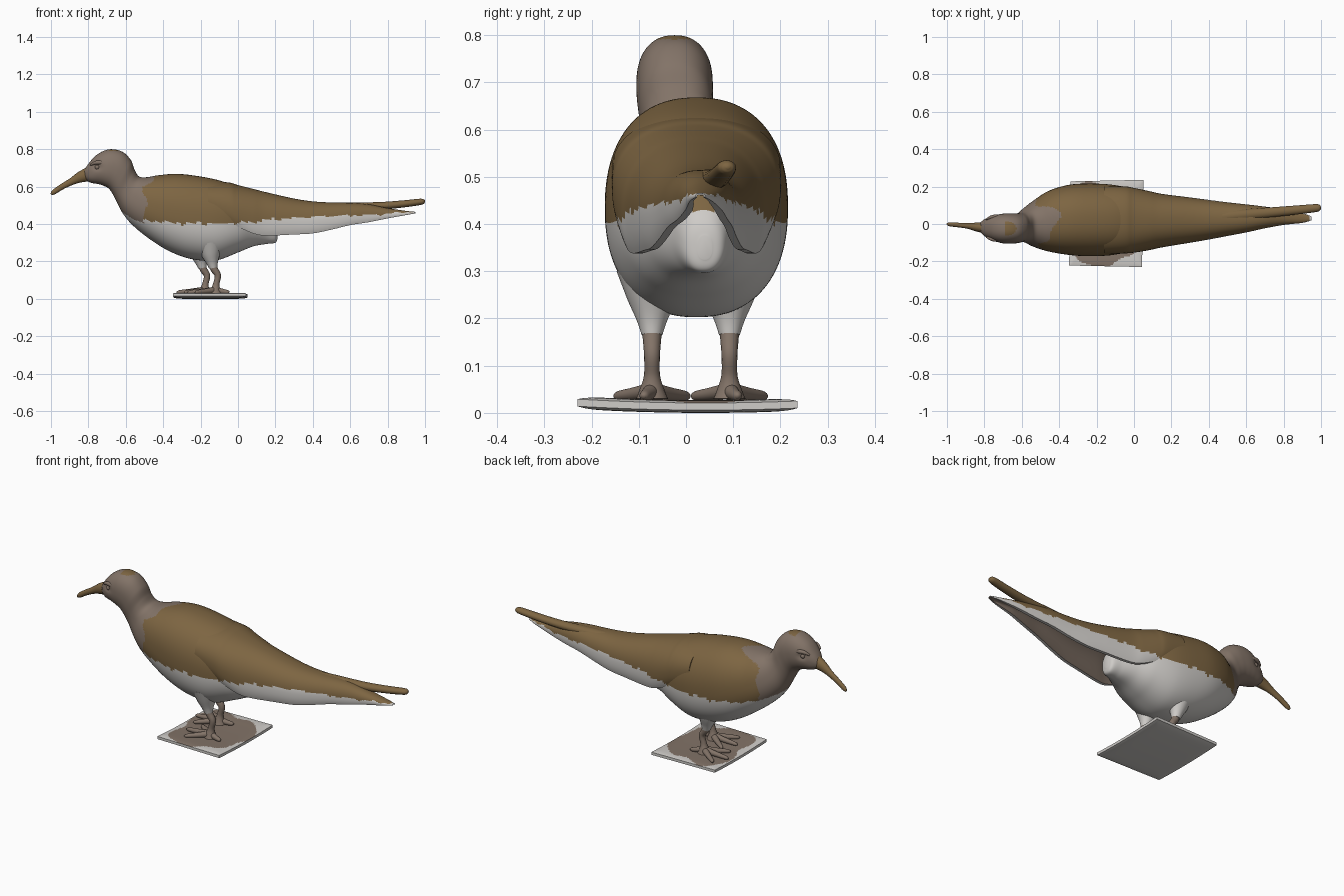
import bpy, bmesh, math
from mathutils import Vector

if "Cube" in bpy.data.objects:
    bpy.data.objects.remove(bpy.data.objects["Cube"])


def material(name, rgb):
    m = bpy.data.materials.new(name)
    m.diffuse_color = (*rgb, 1)
    m.use_nodes = True
    m.node_tree.nodes["Principled BSDF"].inputs["Base Color"].default_value = m.diffuse_color
    return m


BROWN, WHITE, TAUPE = 0, 1, 2
MATS = [material("brown plumage", (0.205, 0.130, 0.054)),
        material("white plumage", (0.62, 0.60, 0.575)),
        material("taupe", (0.225, 0.172, 0.137))]


def spline(keys, steps):
    """Catmull-Rom through rows of numbers."""
    out = []
    for i in range(len(keys) - 1):
        p0, p1, p2 = keys[max(i - 1, 0)], keys[i], keys[i + 1]
        p3 = keys[min(i + 2, len(keys) - 1)]
        for s in range(steps):
            t = s / steps
            out.append([0.5 * (2 * b + (c - a) * t + (2 * a - 5 * b + 4 * c - d) * t * t
                               + (3 * b - a - 3 * c + d) * t ** 3)
                        for a, b, c, d in zip(p0, p1, p2, p3)])
    return out + [list(keys[-1])]


def finish(name, bm, rule):
    bmesh.ops.recalc_face_normals(bm, faces=bm.faces)
    for f in bm.faces:
        f.smooth = True
        f.material_index = rule(f.calc_center_median(), f.normal)
    me = bpy.data.meshes.new(name)
    bm.to_mesh(me)
    bm.free()
    for m in MATS:
        me.materials.append(m)
    ob = bpy.data.objects.new(name, me)
    bpy.context.collection.objects.link(ob)
    bpy.ops.object.select_all(action='DESELECT')
    ob.select_set(True)
    bpy.context.view_layer.objects.active = ob
    bpy.ops.object.shade_smooth_by_angle(angle=math.radians(50))
    return ob


def skin(name, rings, rule):
    """Bridge closed rings of points and cap both ends."""
    bm = bmesh.new()
    vs = [[bm.verts.new(p) for p in r] for r in rings]
    n = len(vs[0])
    for a, b in zip(vs, vs[1:]):
        for i in range(n):
            bm.faces.new((a[i], a[(i + 1) % n], b[(i + 1) % n], b[i]))
    bm.faces.new(vs[0])
    bm.faces.new(vs[-1][::-1])
    return finish(name, bm, rule)


def tube(name, keys, rule, flat=1.0, steps=6, n=16):
    """Round limb through rows of x, y, z, radius."""
    pts = spline(keys, steps)
    rings = []
    for i, p in enumerate(pts):
        d = (Vector(pts[min(i + 1, len(pts) - 1)][:3]) - Vector(pts[max(i - 1, 0)][:3])).normalized()
        side = d.cross(Vector((0, 0, 1)) if abs(d.z) < 0.9 else Vector((1, 0, 0))).normalized()
        up = side.cross(d)
        rings.append([Vector(p[:3]) + p[3] * (side * math.cos(a) * flat + up * math.sin(a))
                      for a in (2 * math.pi * k / n for k in range(n))])
    return skin(name, rings, rule)


def sup(v, e=0.88):
    return math.copysign(abs(v) ** e, v)


def lerp_table(x, table):
    for (a, u), (b, v) in zip(table, table[1:]):
        if x < b:
            return u + (v - u) * max(0, (x - a) / (b - a))
    return table[-1][1]


def wing_line(x):
    ripple = 0.004 * math.sin(x * 47) + 0.003 * math.sin(x * 113)
    return ripple + lerp_table(x, [(-0.5, 0.42), (-0.3, 0.402), (0, 0.405), (0.2, 0.425),
                                   (0.4, 0.44), (0.7, 0.447), (0.95, 0.468)])


def plumage(c, n=None):
    wob = 0.012 * math.sin(c.z * 45 + c.y * 20)
    mantle = max(0, c.z - 0.60) * 1.8 + 0.02 * math.sin(c.y * 35)
    if c.x > -0.515 + wob + mantle:
        return BROWN if c.z > wing_line(c.x) else WHITE
    if c.z > 0.791 and c.x > -0.69:
        return BROWN
    return TAUPE if c.z > 0.405 - (c.x + 0.5) * 0.45 + wob * 0.5 else WHITE


# Body, neck and head: top x, top z, bottom x, bottom z, half width, centre y
body_keys = [
    (-0.832, 0.670, -0.828, 0.645, 0.015, -0.015), (-0.805, 0.715, -0.790, 0.622, 0.046, -0.020),
    (-0.755, 0.770, -0.745, 0.613, 0.068, -0.022), (-0.690, 0.799, -0.715, 0.603, 0.079, -0.024),
    (-0.620, 0.787, -0.690, 0.588, 0.081, -0.024), (-0.573, 0.742, -0.670, 0.560, 0.079, -0.022),
    (-0.553, 0.690, -0.645, 0.512, 0.079, -0.015), (-0.530, 0.655, -0.615, 0.455, 0.096, -0.005),
    (-0.490, 0.650, -0.565, 0.395, 0.126, 0.002), (-0.430, 0.660, -0.480, 0.325, 0.162, 0.015),
    (-0.330, 0.668, -0.370, 0.256, 0.187, 0.022), (-0.220, 0.657, -0.250, 0.213, 0.194, 0.022),
    (-0.100, 0.633, -0.120, 0.205, 0.187, 0.022), (0.000, 0.595, 0.000, 0.248, 0.160, 0.022),
    (0.080, 0.550, 0.080, 0.280, 0.115, 0.025), (0.150, 0.490, 0.150, 0.293, 0.070, 0.033),
    (0.200, 0.415, 0.200, 0.300, 0.042, 0.038), (0.212, 0.375, 0.212, 0.325, 0.015, 0.040)]
N = 112
rings = []
for tx, tz, bx, bz, w, cy in spline(body_keys, 9):
    ring = []
    for k in range(N):
        a = 2 * math.pi * k / N
        s, c = 0.5 + 0.5 * sup(math.sin(a)), sup(math.cos(a))
        p = Vector((bx + (tx - bx) * s, cy + w * c, bz + (tz - bz) * s))
        # eye sockets pressed into the head
        d = math.hypot(p.x + 0.752, (p.z - 0.705) * 1.3)
        p.y -= math.copysign(0.009, c) * math.exp(-(d / 0.022) ** 2) * abs(c)
        ring.append(p)
    rings.append(ring)
skin("body", rings, plumage)

# Folded wings and rump: hollow arch, x, top z, lower edge z, half width, centre y
wing_keys = [
    (-0.16, 0.630, 0.45, 0.180, 0.022), (-0.05, 0.622, 0.41, 0.179, 0.022),
    (0.00, 0.608, 0.385, 0.173, 0.020), (0.08, 0.588, 0.350, 0.158, 0.018),
    (0.15, 0.570, 0.338, 0.143, 0.018), (0.30, 0.536, 0.344, 0.121, 0.021),
    (0.40, 0.521, 0.350, 0.106, 0.023), (0.50, 0.515, 0.370, 0.090, 0.026),
    (0.60, 0.513, 0.394, 0.075, 0.030), (0.70, 0.505, 0.410, 0.058, 0.035),
    (0.80, 0.485, 0.430, 0.042, 0.037), (0.90, 0.470, 0.448, 0.026, 0.032),
    (0.95, 0.465, 0.457, 0.010, 0.030)]
H = 56
wing_rows = spline(wing_keys, 9)


def arch(row, inset):
    x, zt, zb, w, cy = row
    th = inset * min(0.018, w * 0.4, (zt - zb) * 0.4)
    pts = []
    for k in range(H + 1):
        a = -0.45 + (math.pi + 0.9) * k / H
        s = sup(math.sin(a))
        low = (zt - zb) * 0.32
        z = zb + low + (zt - zb - low - th) * s if s > 0 else zb + low + s * low / 0.48
        pts.append(Vector((x, cy + (w - th) * sup(math.cos(a)), z)))
    return pts


wings = skin("folded_wings", [arch(r, 0) + arch(r, 1)[::-1] for r in wing_rows], plumage)
ring_len = 2 * (H + 1)
for f in wings.data.polygons:  # hollow underside
    if all(v % ring_len > H for v in f.vertices):
        f.material_index = TAUPE

# Upper tail feathers
tube("tail_feathers", [(0.45, 0.035, 0.488, 0.028), (0.60, 0.050, 0.492, 0.024),
                       (0.75, 0.064, 0.496, 0.021), (0.88, 0.076, 0.507, 0.019),
                       (0.97, 0.085, 0.518, 0.017), (0.993, 0.088, 0.520, 0.012),
                       (1.0, 0.089, 0.520, 0.003)], lambda c, n: BROWN, flat=1.25)

# Beak
tube("beak", [(-0.79, -0.020, 0.668, 0.040), (-0.84, -0.016, 0.652, 0.030),
              (-0.89, -0.010, 0.627, 0.019), (-0.945, -0.005, 0.597, 0.015),
              (-0.985, -0.002, 0.570, 0.013), (-0.999, 0.0, 0.558, 0.005)],
     lambda c, n: BROWN if c.x < -0.81 else TAUPE, flat=0.8)

# Eyes and brow ridges
for side, label in ((-1, "near"), (1, "far")):
    bm = bmesh.new()
    bmesh.ops.create_uvsphere(bm, u_segments=16, v_segments=10, radius=0.013)
    bmesh.ops.translate(bm, verts=bm.verts, vec=(-0.752, -0.022 + side * 0.054, 0.703))
    finish(label + "_eye", bm, lambda c, n: TAUPE)
    y = -0.022 + side * 0.059
    tube(label + "_brow", [(-0.79, y - side * 0.012, 0.715, 0.004), (-0.76, y, 0.728, 0.010),
                           (-0.725, y + side * 0.004, 0.727, 0.010),
                           (-0.70, y + side * 0.004, 0.715, 0.004)], lambda c, n: TAUPE)

# Legs, thigh feathers and toes
for label, x, y, bend, out in (("near", -0.12, -0.072, 0.012, -1), ("far", -0.178, 0.092, 0.012, 1)):
    tube(label + "_leg", [(x - 0.02, y, 0.23, 0.022), (x - 0.01, y, 0.165, 0.020),
                          (x + bend, y, 0.125, 0.017), (x + 0.004, y, 0.08, 0.017),
                          (x, y, 0.05, 0.026), (x, y, 0.03, 0.034)], lambda c, n: TAUPE)
    tube(label + "_thigh", [(x - 0.03, y, 0.30, 0.075), (x - 0.025, y, 0.24, 0.052),
                            (x - 0.018, y, 0.195, 0.032), (x - 0.012, y, 0.165, 0.022)],
         lambda c, n: WHITE)
    for i, (ang, length) in enumerate(((math.pi, 0.15), (math.pi - 0.62, 0.135),
                                       (math.pi + 0.62, 0.135), (0.25 * out, 0.075))):
        dx, dy = math.cos(ang) * length, math.sin(ang) * length
        tube(f"{label}_toe_{i + 1}", [(x, y, 0.047, 0.018), (x + dx * 0.5, y + dy * 0.5, 0.040, 0.014),
                                      (x + dx * 0.9, y + dy * 0.9, 0.036, 0.010),
                                      (x + dx, y + dy, 0.033, 0.003)], lambda c, n: TAUPE)


# Base plate: slightly warped slab, white rim with a taupe patch under the feet
def base_rule(c, n):
    u, v = (c.x + 0.15) / 0.2, c.y / 0.235
    r = abs(u) ** 3.5 + abs(v) ** 3.5
    a = math.atan2(v, u)
    return TAUPE if n.z > 0.5 and r < 0.72 + 0.22 * math.sin(3 * a + 1) + 0.1 * math.sin(7 * a) else WHITE


bm = bmesh.new()
bmesh.ops.create_grid(bm, x_segments=60, y_segments=60, size=0.5)
top = bmesh.ops.extrude_face_region(bm, geom=bm.faces[:])
raised = {v for v in top["geom"] if isinstance(v, bmesh.types.BMVert)}
for v in bm.verts:
    u, w = v.co.x * 2, v.co.y * 2
    edge = max(abs(u), abs(w)) ** 12
    half = 0.0135 - 0.006 * edge
    mid = 0.0165 + 0.006 * w * w - 0.002 * w
    v.co = (-0.148 + 0.195 * u + 0.004 * w, 0.003 + w * (0.229 + 0.004 * u),
            mid + (half if v in raised else -half))
zmin = min(v.co.z for v in bm.verts)
bmesh.ops.translate(bm, verts=bm.verts, vec=(0, 0, -zmin))
finish("base_plate", bm, base_rule)
